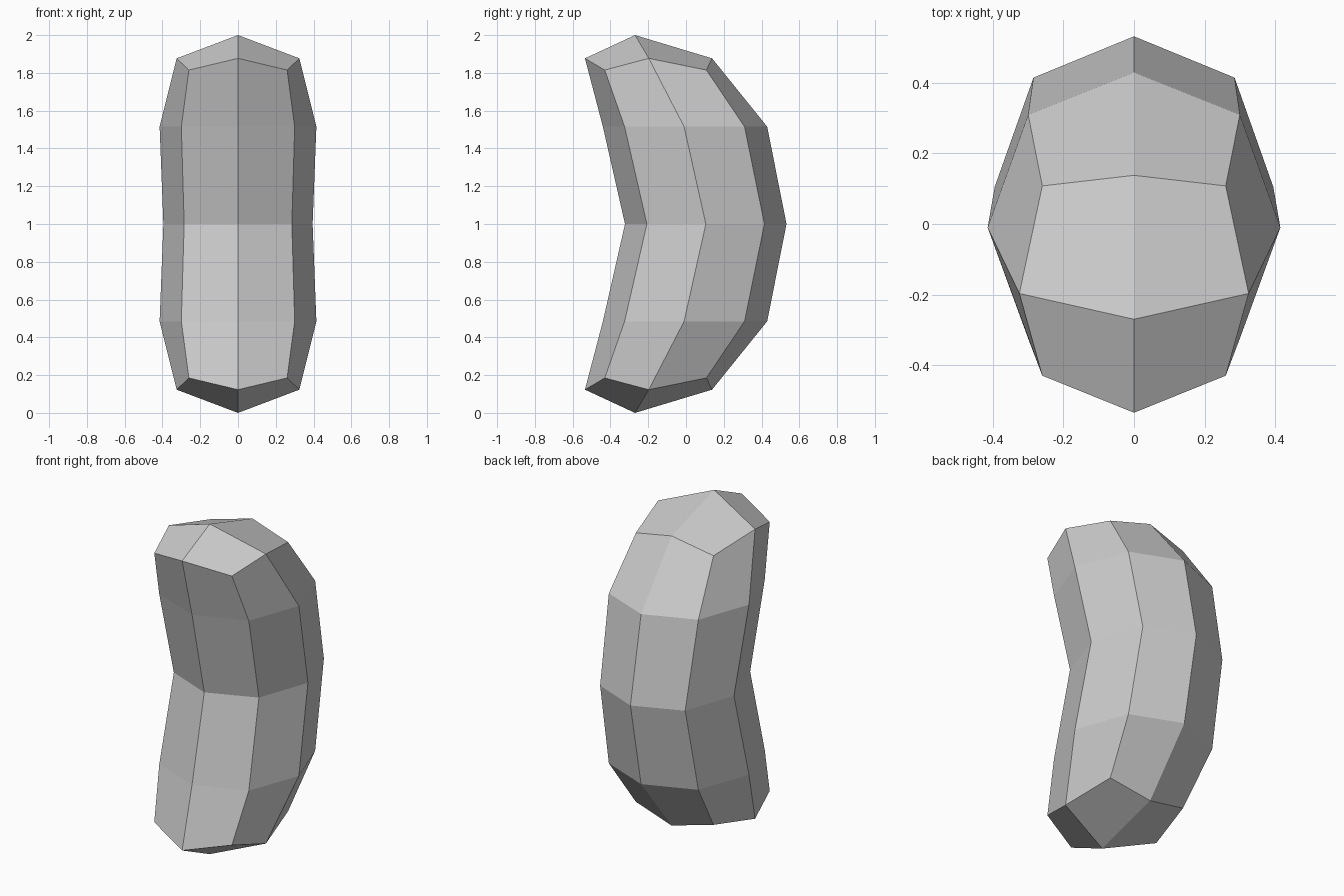
import bpy
import bmesh

if "Cube" in bpy.data.objects:
    bpy.data.objects.remove(bpy.data.objects["Cube"])

# Half cross-sections (x, y, height from the middle): front, front corner, side, back corner, back
END = [(0, -0.535, 0.877), (0.26, -0.43, 0.815), (0.325, -0.197, 0.877),
       (0.26, 0.108, 0.815), (0, 0.138, 0.877)]
SHOULDER = [(0, -0.44, 0.515), (0.30, -0.325, 0.515), (0.415, -0.01, 0.515),
            (0.30, 0.31, 0.515), (0, 0.43, 0.515)]
WAIST = [(0, -0.323, 0), (0.285, -0.207, 0), (0.395, 0.105, 0),
         (0.285, 0.415, 0), (0, 0.532, 0)]
TIP_Y = -0.27


def make_ring(bm, half, sign):
    """Eight-sided ring, mirrored across x; sign flips it above or below the middle."""
    pts = half + [(-x, y, h) for x, y, h in half[3:0:-1]]
    return [bm.verts.new((x, y, 1 + sign * h)) for x, y, h in pts]


bm = bmesh.new()

# Curved body, bottom to top
rings = [make_ring(bm, half, sign) for half, sign in
         ((END, -1), (SHOULDER, -1), (WAIST, 1), (SHOULDER, 1), (END, 1))]
for low, high in zip(rings, rings[1:]):
    for i in range(8):
        j = (i + 1) % 8
        bm.faces.new((low[i], low[j], high[j], high[i]))

# Four-quad caps
for ring, z in ((rings[0], 0), (rings[-1], 2)):
    tip = bm.verts.new((0, TIP_Y, z))
    for i in range(0, 8, 2):
        bm.faces.new((ring[i], ring[i + 1], ring[(i + 2) % 8], tip))

bmesh.ops.recalc_face_normals(bm, faces=bm.faces[:])
mesh = bpy.data.meshes.new("bean")
bm.to_mesh(mesh)
bm.free()
bean = bpy.data.objects.new("bean", mesh)
bpy.context.collection.objects.link(bean)
